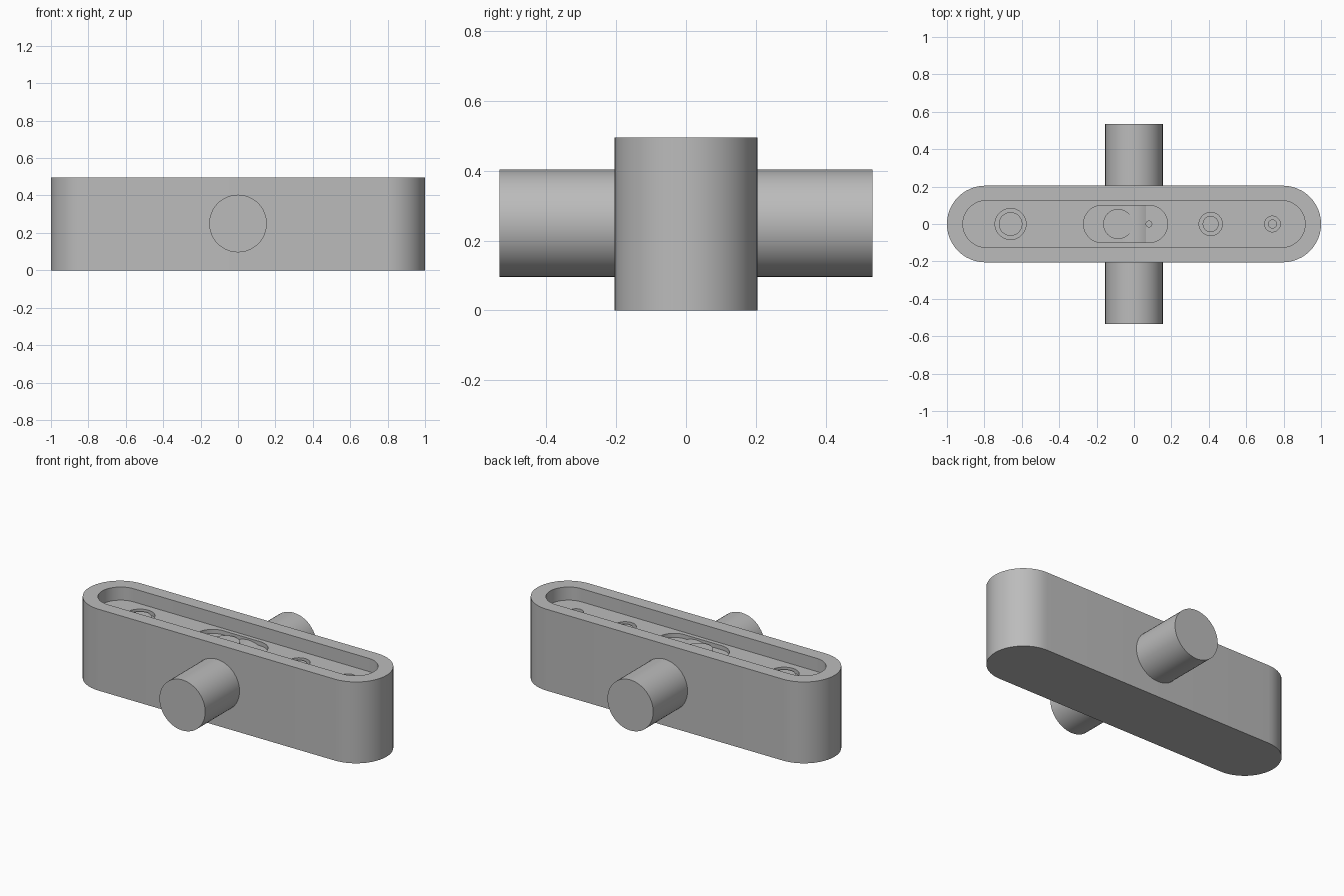
import bpy
import bmesh
from math import pi, cos, sin, radians

cube = bpy.data.objects.get("Cube")
if cube:
    bpy.data.objects.remove(cube, do_unlink=True)

grey = bpy.data.materials.new("plain grey")
grey.use_nodes = True
colour = (0.5, 0.5, 0.5, 1)
grey.diffuse_color = colour
grey.node_tree.nodes["Principled BSDF"].inputs["Base Color"].default_value = colour

HEIGHT = 0.495
FLOOR = 0.415          # floor of the tray
POCKET = FLOOR - 0.025  # bottom of the shallow pockets


def slot(name, x0, x1, radius, z0, z1, steps=24):
    """Upright prism with round ends; a cylinder when x0 equals x1."""
    bm = bmesh.new()
    points = []
    for centre, start in ((x1, -pi / 2), (x0, pi / 2)):
        for i in range(steps + 1):
            if x0 == x1 and i == steps:
                continue
            a = start + pi * i / steps
            points.append(bm.verts.new((centre + radius * cos(a), radius * sin(a), z0)))
    base = bm.faces.new(points)
    lifted = bmesh.ops.extrude_face_region(bm, geom=[base])["geom"]
    top = [v for v in lifted if isinstance(v, bmesh.types.BMVert)]
    bmesh.ops.translate(bm, vec=(0, 0, z1 - z0), verts=top)
    bmesh.ops.recalc_face_normals(bm, faces=bm.faces)
    mesh = bpy.data.meshes.new(name)
    bm.to_mesh(mesh)
    bm.free()
    mesh.materials.append(grey)
    obj = bpy.data.objects.new(name, mesh)
    bpy.context.collection.objects.link(obj)
    return obj


def activate(obj):
    bpy.ops.object.select_all(action="DESELECT")
    obj.select_set(True)
    bpy.context.view_layer.objects.active = obj


def cut(target, cutter):
    cutter.hide_render = True
    mod = target.modifiers.new("cut", "BOOLEAN")
    mod.operation = "DIFFERENCE"
    mod.solver = "EXACT"
    mod.object = cutter
    activate(target)
    bpy.ops.object.modifier_apply(modifier=mod.name)
    bpy.data.objects.remove(cutter, do_unlink=True)


def smooth(obj):
    activate(obj)
    bpy.ops.object.shade_smooth_by_angle(angle=radians(30))


# Body with a sunken tray in its top
body = slot("body", -0.795, 0.795, 0.205, 0, HEIGHT)
cut(body, slot("tray_cutter", -0.79, 0.79, 0.125, FLOOR, HEIGHT + 0.1))

# Long pocket in the middle with a large and a small button
cut(body, slot("pocket_cutter", -0.17, 0.08, 0.1, POCKET, FLOOR + 0.04))
smooth(slot("large_button", -0.085, -0.085, 0.08, POCKET - 0.01, FLOOR - 0.005))
smooth(slot("small_button", 0.08, 0.08, 0.018, POCKET - 0.01, FLOOR - 0.005, 12))

# Round pockets, each with a stud inside
for name, x, outer, inner in (("large", -0.66, 0.083, 0.063),
                              ("medium", 0.41, 0.062, 0.043),
                              ("small", 0.74, 0.042, 0.024)):
    cut(body, slot("hole_cutter", x, x, outer, POCKET, FLOOR + 0.04))
    smooth(slot(name + "_stud", x, x, inner, POCKET - 0.01, FLOOR - 0.005))
smooth(body)

# Round pin through the body, front to back
bpy.ops.mesh.primitive_cylinder_add(vertices=48, radius=0.154, depth=1.07,
                                    location=(0, 0, 0.25), rotation=(pi / 2, 0, 0))
pin = bpy.context.object
pin.name = "cross_pin"
pin.data.materials.append(grey)
smooth(pin)
